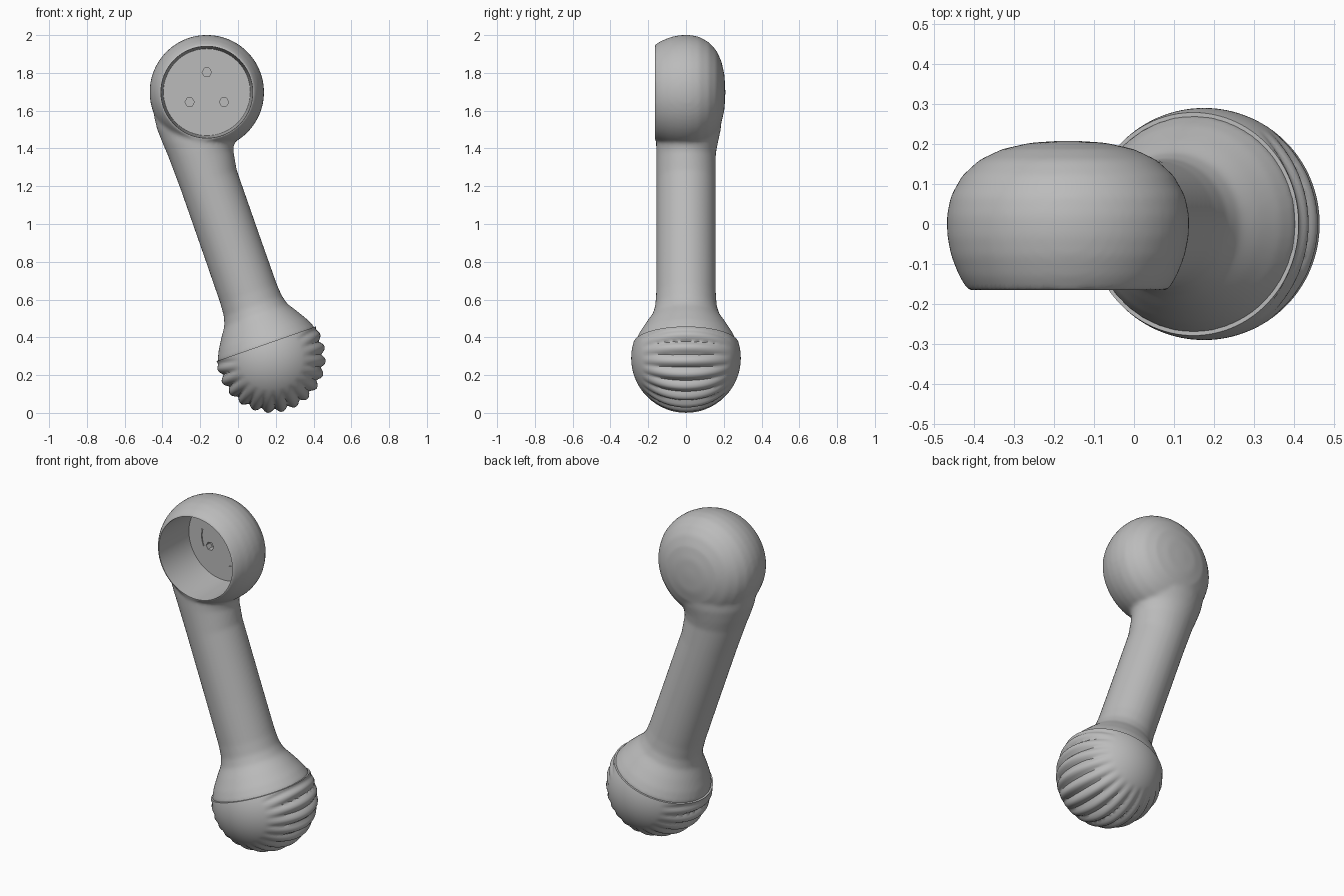
import bpy, bmesh, math
from mathutils import Vector, Matrix

if "Cube" in bpy.data.objects:
    bpy.data.objects.remove(bpy.data.objects["Cube"])

grey = bpy.data.materials.new("plain grey")
grey.use_nodes = True
colour = (0.5, 0.5, 0.5, 1)
grey.diffuse_color = colour
grey.node_tree.nodes["Principled BSDF"].inputs["Base Color"].default_value = colour

BALL = Vector((0.175, 0, 0.29))          # lower ball centre
HEAD = Vector((-0.165, 0, 1.698))        # upper head centre
AXIS = Vector((-0.33, 0, 0.944)).normalized()
SIDE = Vector((AXIS.z, 0, -AXIS.x))


def make(name, bm):
    bmesh.ops.recalc_face_normals(bm, faces=bm.faces)
    mesh = bpy.data.meshes.new(name)
    bm.to_mesh(mesh)
    bm.free()
    obj = bpy.data.objects.new(name, mesh)
    bpy.context.collection.objects.link(obj)
    mesh.materials.append(grey)
    return obj


def select(obj):
    bpy.ops.object.select_all(action="DESELECT")
    obj.select_set(True)
    bpy.context.view_layer.objects.active = obj


def smooth(obj, angle=40):
    select(obj)
    bpy.ops.object.shade_smooth_by_angle(angle=math.radians(angle))


def modify(obj, kind, **settings):
    mod = obj.modifiers.new(kind.title(), kind)
    for key, value in settings.items():
        setattr(mod, key, value)
    select(obj)
    bpy.ops.object.modifier_apply(modifier=mod.name)


def loft(bm, rings):
    loops = [[bm.verts.new(p) for p in ring] for ring in rings]
    n = len(loops[0])
    for a, b in zip(loops, loops[1:]):
        for i in range(n):
            j = (i + 1) % n
            bm.faces.new((a[i], a[j], b[j], b[i]))
    bm.faces.new(loops[0])
    bm.faces.new(loops[-1])


def section(left, right, front, back, n=48):
    mid, half = (left + right) / 2, (right - left) / 2
    ring = []
    for i in range(n):
        a = math.tau * i / n
        depth = back if math.sin(a) > 0 else front
        ring.append(mid + half * math.cos(a) + Vector((0, depth * math.sin(a), 0)))
    return ring


def disc(y, r, centre=HEAD, n=64):
    return [centre + Vector((r * math.cos(math.tau * i / n), y, r * math.sin(math.tau * i / n)))
            for i in range(n)]


# Body: flared neck and shaft, widening into the head
bm = bmesh.new()
rings = []
for t, r in [(0, .25), (.06, .268), (.08, .272), (.13, .249), (.19, .212), (.24, .178),
             (.29, .163), (.36, .158), (.6, .157), (.8, .157), (1.0, .157)]:
    c = BALL + AXIS * t
    rings.append(section(c - SIDE * r, c + SIDE * r, r, r))
for lx, lz, rx, rz, back in [(-.37, 1.36, -.025, 1.39, .158), (-.4, 1.43, -.018, 1.44, .17),
                             (-.428, 1.5, .022, 1.5, .184), (-.445, 1.57, .07, 1.57, .19),
                             (-.44, 1.68, .1, 1.68, .19)]:
    rings.append(section(Vector((lx, 0, lz)), Vector((rx, 0, rz)), .158, back))
loft(bm, rings)

# Head: dome turned about the front-back axis
loft(bm, [disc(y, r) for y, r in [(-.166, .25), (-.13, .272), (-.08, .292), (-.03, .302),
                                  (.02, .303), (.07, .293), (.12, .265), (.16, .222),
                                  (.187, .165), (.203, .095), (.208, .02)]])
body = make("handle_body", bm)
modify(body, "REMESH", mode="VOXEL", voxel_size=0.011)
modify(body, "SMOOTH", factor=0.5, iterations=6)

# Socket with three small bolt holes
bm = bmesh.new()
loft(bm, [disc(-.3, .243), disc(-.16, .243), disc(.1, .23)])
cutters = [make("socket_cutter", bm)]
for k in range(3):
    a = math.radians(90 + 120 * k)
    c = HEAD + Vector((math.cos(a), 0, math.sin(a))) * 0.105
    bm = bmesh.new()
    loft(bm, [disc(.05, .025, c, 6), disc(.14, .025, c, 6)])
    cutters.append(make("bolt_hole_cutter", bm))
for cutter in cutters:
    modify(body, "BOOLEAN", operation="DIFFERENCE", solver="EXACT", object=cutter)
    bpy.data.objects.remove(cutter)
smooth(body)

# Curved ribs on the socket floor
for k in range(3):
    bm = bmesh.new()
    rings = []
    for s in range(9):
        a = math.radians(45 + 5 * s + 120 * k)
        out = Vector((math.cos(a), 0, math.sin(a)))
        rings.append([HEAD + out * r + Vector((0, y, 0))
                      for r, y in [(.142, .094), (.15, .094), (.15, .102), (.142, .102)]])
    loft(bm, rings)
    smooth(make("socket_rib", bm))

# Grip cap: lower half ball with ridges running front to back
bm = bmesh.new()
bmesh.ops.create_icosphere(bm, subdivisions=6, radius=0.29)
cut = bmesh.ops.bisect_plane(bm, geom=bm.verts[:] + bm.edges[:] + bm.faces[:],
                             plane_co=AXIS * 0.08, plane_no=AXIS, clear_outer=True)
rim = [e for e in cut["geom_cut"] if isinstance(e, bmesh.types.BMEdge)]
bmesh.ops.edgeloop_fill(bm, edges=rim)
for v in bm.verts:
    turn = math.atan2(v.co.dot(SIDE), -v.co.dot(AXIS))
    fade = max(0, 1 - (v.co.y / 0.235) ** 2)
    fade *= min(1, max(0, (0.08 - v.co.dot(AXIS)) / 0.03))
    groove = 1 - abs(math.sin(turn * 12))
    v.co *= 1 - 0.085 * fade * groove
bmesh.ops.transform(bm, matrix=Matrix.Translation(BALL), verts=bm.verts)
smooth(make("ridged_grip_cap", bm), 50)
